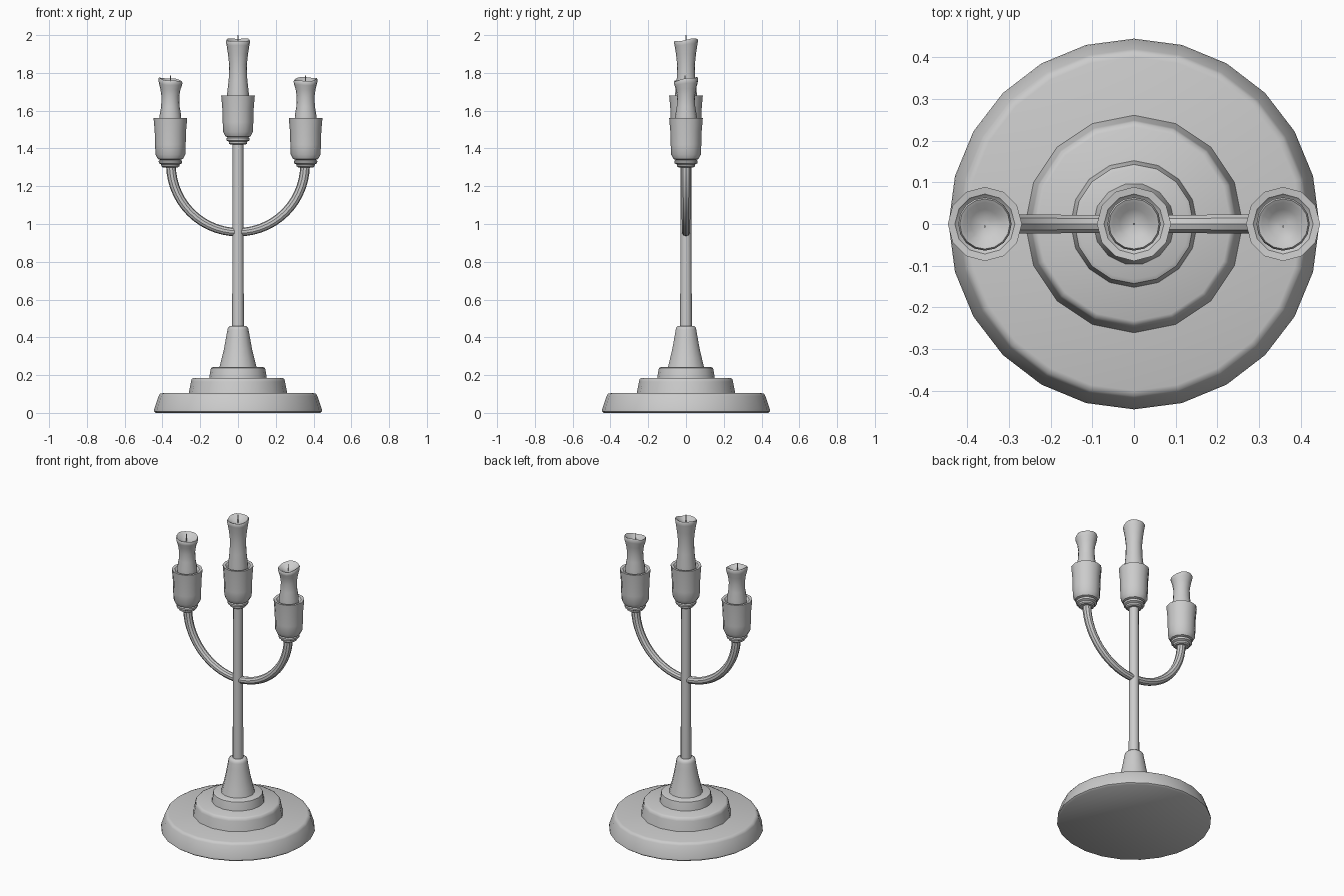
import bpy, bmesh, math
from mathutils import Vector

if "Cube" in bpy.data.objects:
    bpy.data.objects.remove(bpy.data.objects["Cube"])


def finish(name, bm, angle=35):
    bmesh.ops.remove_doubles(bm, verts=bm.verts, dist=1e-5)
    bmesh.ops.recalc_face_normals(bm, faces=bm.faces)
    mesh = bpy.data.meshes.new(name)
    bm.to_mesh(mesh)
    bm.free()
    ob = bpy.data.objects.new(name, mesh)
    bpy.context.collection.objects.link(ob)
    bpy.ops.object.select_all(action='DESELECT')
    ob.select_set(True)
    bpy.context.view_layer.objects.active = ob
    bpy.ops.object.shade_smooth_by_angle(angle=math.radians(angle))
    return ob


def loft(name, rings, angle=35):
    """Bridge equal-length rings of points and cap both ends."""
    bm = bmesh.new()
    rows = [[bm.verts.new(p) for p in ring] for ring in rings]
    n = len(rows[0])
    for a, b in zip(rows, rows[1:]):
        for i in range(n):
            j = (i + 1) % n
            bm.faces.new((a[i], a[j], b[j], b[i]))
    bm.faces.new(rows[0])
    bm.faces.new(rows[-1])
    return finish(name, bm, angle)


def lathe(name, profile, sides, x=0, z=0, warp=None, angle=35):
    rings = []
    for r, h in profile:
        ring = []
        for i in range(sides):
            a = 2 * math.pi * i / sides
            p = Vector((r * math.cos(a), r * math.sin(a), h))
            if warp:
                p.z += warp(p, a)
            ring.append(p + Vector((x, 0, z)))
        rings.append(ring)
    return loft(name, rings, angle)


# Stepped foot
lathe("base_disc", [(0.435, 0), (0.445, 0.008), (0.443, 0.022), (0.42, 0.09),
                    (0.413, 0.101), (0.40, 0.105)], 24, angle=50)
lathe("base_middle_step", [(0.262, 0.10), (0.249, 0.165), (0.245, 0.18), (0.233, 0.186)], 16, angle=50)
lathe("base_upper_step", [(0.153, 0.18), (0.146, 0.225), (0.143, 0.238), (0.133, 0.243)], 16, angle=50)
lathe("stem_foot", [(0.10, 0.235), (0.086, 0.29), (0.074, 0.34), (0.063, 0.40), (0.056, 0.44),
                    (0.053, 0.452), (0.045, 0.459), (0.03, 0.46)], 14, angle=50)
lathe("stem", [(0.031, 0.45), (0.028, 1.43)], 12)

# Curved side arms
for side, label in ((-1, "left"), (1, "right")):
    rings = []
    for k in range(15):
        t = math.pi / 2 * k / 14
        c = Vector((side * 0.355 * math.sin(t), 0, 1.315 - 0.358 * math.cos(t)))
        out = Vector((side * math.sin(t), 0, -math.cos(t)))
        r = 0.022 + 0.004 * k / 14
        rings.append([c + out * r * math.cos(a) + Vector((0, r * math.sin(a), 0))
                      for a in (2 * math.pi * i / 10 for i in range(10))])
    loft(label + "_arm", rings)

# Cups, candles and wicks: name, x, cup bottom z, candle top height, tilt in x, tilt in y
cup = [(0.040, 0), (0.048, 0.006), (0.049, 0.016), (0.061, 0.022), (0.062, 0.034), (0.054, 0.040),
       (0.066, 0.044), (0.079, 0.068), (0.081, 0.12), (0.083, 0.19), (0.089, 0.26),
       (0.072, 0.258), (0.060, 0.245), (0.04, 0.24)]
for label, x, z, top, tx, ty in (("left", -0.358, 1.30, 0.465, -0.13, 0.10),
                                 ("centre", 0, 1.42, 0.555, 0.0, 0.13),
                                 ("right", 0.358, 1.30, 0.467, 0.03, 0.17)):
    lathe(label + "_cup", cup, 12, x, z)

    def melt(p, a):
        k = max(0, min(1, (p.z - (top - 0.06)) / 0.05))
        return k * (tx * p.x + ty * p.y + 0.05 * math.hypot(p.x, p.y) * math.sin(3 * a + x * 5))

    span = top - 0.26
    lathe(label + "_candle",
          [(0.058, 0.235), (0.057, 0.275), (0.049, 0.26 + span * 0.3), (0.047, 0.26 + span * 0.55),
           (0.053, 0.26 + span * 0.75), (0.061, top - 0.025), (0.064, top - 0.008), (0.060, top),
           (0.052, top - 0.003), (0.035, top - 0.018), (0.012, top - 0.026)],
          16, x, z, warp=melt, angle=60)
    tip = 0.58 if label == "centre" else 0.485
    wick = lathe(label + "_wick", [(0.003, top - 0.03), (0.003, tip)], 6, x, z)
    if label != "centre":
        wick.location.y = -0.006
